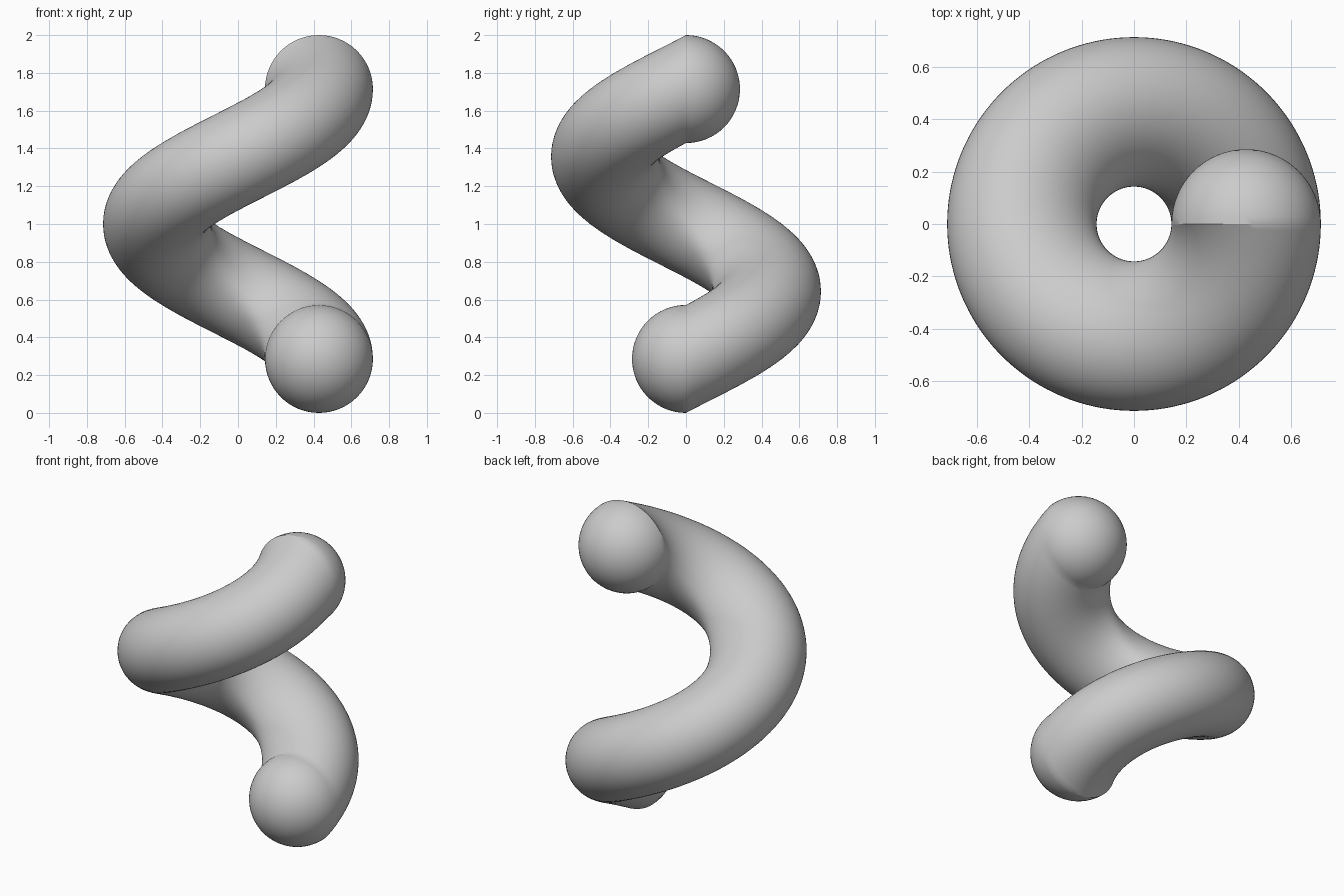
import bpy, bmesh
from math import sin, cos, pi, radians

if "Cube" in bpy.data.objects:
    bpy.data.objects.remove(bpy.data.objects["Cube"])

R, r, pitch = 3 / 7, 2 / 7, 10 / 7    # coil radius, tube radius, rise of the single turn
SIDES, STEPS, CAP = 64, 144, 16

bm = bmesh.new()


def ring(turn, z, radius, y=0.0):
    """Upright circular section at an angle round the coil, shifted in y for the caps."""
    verts = []
    for i in range(SIDES):
        a = 2 * pi * i / SIDES
        d = R + radius * cos(a)
        verts.append(bm.verts.new((d * cos(turn), d * sin(turn) + y, z + radius * sin(a))))
    return verts


# Rounded lower end, one helical turn, rounded upper end
rings = []
for k in range(1, CAP):
    a = pi / 2 * k / CAP
    rings.append(ring(0, r, r * sin(a), -r * cos(a)))
for k in range(STEPS + 1):
    t = k / STEPS
    rings.append(ring(2 * pi * t, r + pitch * t, r))
for k in range(CAP - 1, 0, -1):
    a = pi / 2 * k / CAP
    rings.append(ring(0, r + pitch, r * sin(a), r * cos(a)))

# Skin between neighbouring rings
for lo, hi in zip(rings, rings[1:]):
    for i in range(SIDES):
        j = (i + 1) % SIDES
        bm.faces.new((lo[i], lo[j], hi[j], hi[i]))

# Poles of the two end caps
for loop, y, z in ((rings[0], -r, r), (rings[-1], r, r + pitch)):
    pole = bm.verts.new((R, y, z))
    for i in range(SIDES):
        bm.faces.new((loop[i], loop[(i + 1) % SIDES], pole))

bmesh.ops.recalc_face_normals(bm, faces=bm.faces[:])
mesh = bpy.data.meshes.new("coil_tube")
bm.to_mesh(mesh)
bm.free()
coil = bpy.data.objects.new("coil_tube", mesh)
bpy.context.collection.objects.link(coil)
bpy.context.view_layer.objects.active = coil
coil.select_set(True)
bpy.ops.object.shade_smooth_by_angle(angle=radians(30))
